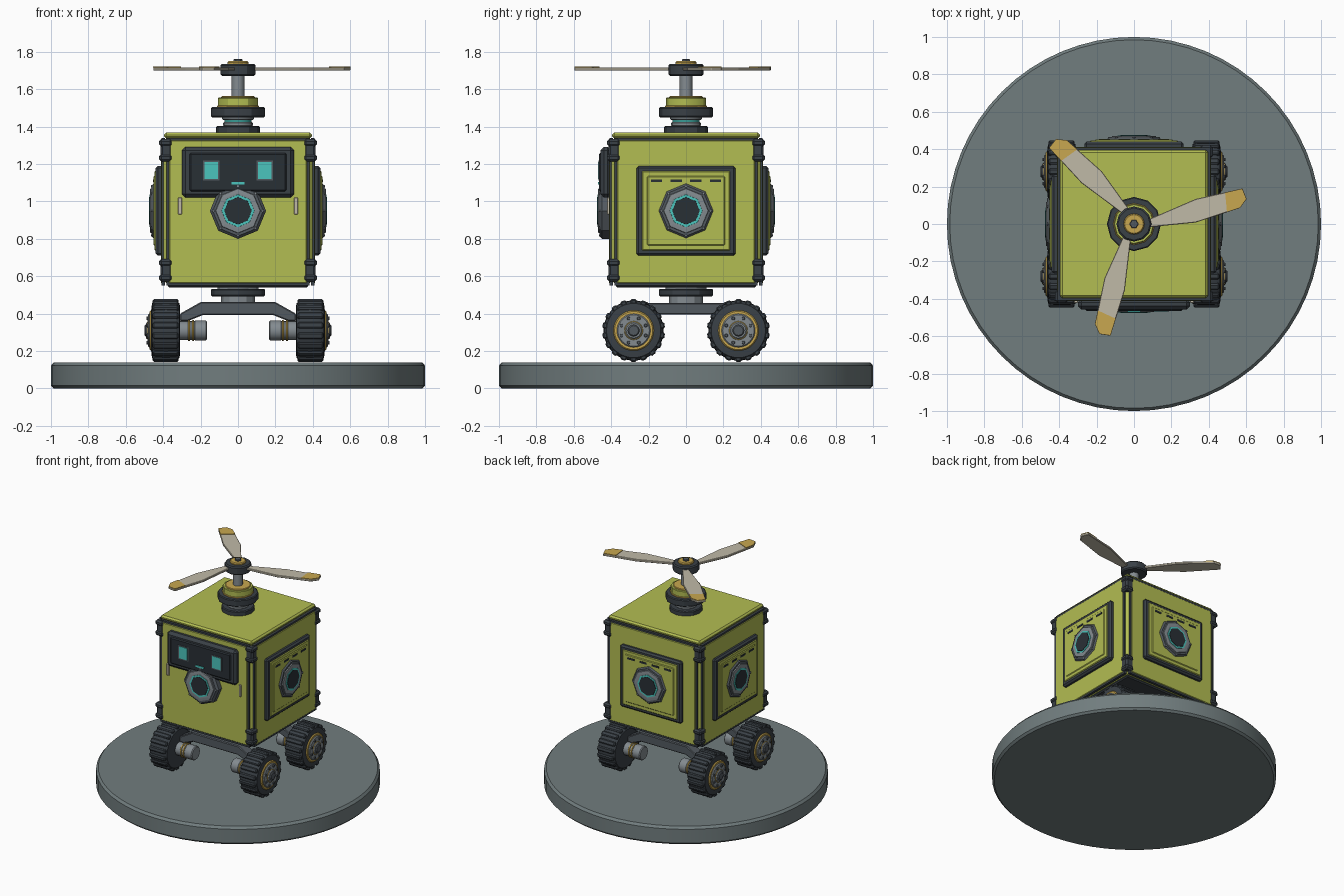
import bpy, bmesh, math
from mathutils import Matrix, Vector

if "Cube" in bpy.data.objects:
    bpy.data.objects.remove(bpy.data.objects["Cube"])

COLOURS = {
    "lime paint": (0.45, 0.51, 0.085),
    "dark rubber": (0.042, 0.052, 0.062),
    "black glass": (0.022, 0.029, 0.036),
    "stone grey": (0.165, 0.205, 0.21),
    "steel": (0.23, 0.26, 0.28),
    "teal glow": (0.07, 0.56, 0.51),
    "gold": (0.58, 0.39, 0.08),
    "pale cream": (0.53, 0.49, 0.39),
    "slate": (0.085, 0.10, 0.115),
}
MATS = {}
for name, c in COLOURS.items():
    MATS[name] = bpy.data.materials.new(name)
    MATS[name].diffuse_color = (*c, 1)
LIME, RUBBER, GLASS, STONE, STEEL, TEAL, GOLD, CREAM, SLATE = COLOURS
ID = Matrix.Identity(4)


def finish(name, bm, mat, m=ID, bevel=0, smooth=False):
    bmesh.ops.transform(bm, matrix=m, verts=bm.verts)
    bmesh.ops.recalc_face_normals(bm, faces=bm.faces)
    if bevel:
        edges = [e for e in bm.edges if e.calc_face_angle(0) > 0.85]
        bmesh.ops.bevel(bm, geom=edges, offset=bevel, segments=1, affect='EDGES')
    me = bpy.data.meshes.new(name)
    bm.to_mesh(me)
    bm.free()
    me.materials.append(MATS[mat])
    if smooth:
        me.polygons.foreach_set("use_smooth", [True] * len(me.polygons))
        me.set_sharp_from_angle(angle=math.radians(30))
    ob = bpy.data.objects.new(name, me)
    bpy.context.collection.objects.link(ob)
    return ob


def box(name, mat, lo, hi, m=ID, bevel=0):
    lo, hi = Vector(lo), Vector(hi)
    bm = bmesh.new()
    bmesh.ops.create_cube(bm, size=1)
    for v in bm.verts:
        v.co = Vector((v.co[i] * (hi[i] - lo[i]) + (lo[i] + hi[i]) / 2 for i in range(3)))
    return finish(name, bm, mat, m, bevel)


def lathe(name, mat, profile, sides, m=ID, smooth=True, turn=0):
    """Closed solid turned about z from (radius, height) points."""
    bm = bmesh.new()
    rings = [[bm.verts.new((r * math.cos(2 * math.pi * k / sides + turn),
                            r * math.sin(2 * math.pi * k / sides + turn), z))
              for k in range(sides)] for r, z in profile]
    for a, b in zip(rings, rings[1:]):
        for k in range(sides):
            n = (k + 1) % sides
            bm.faces.new((a[k], a[n], b[n], b[k]))
    bm.faces.new(rings[0])
    bm.faces.new(rings[-1])
    return finish(name, bm, mat, m, 0, smooth)


def disc(name, mat, r, a, b, sides, m=ID, c=0.006, smooth=True, turn=0):
    return lathe(name, mat, [(r - c, a), (r, a + c), (r, b - c), (r - c, b)],
                 sides, m, smooth, turn)


def prism(name, mat, pts, axis_lo, axis_hi, m=ID, bevel=0):
    """Flat outline extruded along local z."""
    bm = bmesh.new()
    f = bm.faces.new([bm.verts.new((x, y, axis_lo)) for x, y in pts])
    ext = bmesh.ops.extrude_face_region(bm, geom=[f])["geom"]
    bmesh.ops.translate(bm, vec=(0, 0, axis_hi - axis_lo),
                        verts=[v for v in ext if isinstance(v, bmesh.types.BMVert)])
    return finish(name, bm, mat, m, bevel)


def rot(deg, axis):
    return Matrix.Rotation(math.radians(deg), 4, axis)


# Display base
lathe("base_disc", STONE, [(0.985, 0), (1, 0.015), (1, 0.122), (0.985, 0.14)], 64)

# Cube body with lid and floor
box("body_core", LIME, (-.405, -.405, .555), (.405, .405, 1.345), bevel=.03)
box("body_lid", LIME, (-.395, -.395, 1.335), (.395, .395, 1.368), bevel=.012)
box("body_floor", RUBBER, (-.375, -.375, .54), (.375, .375, .56), bevel=.008)

# Corner clamps
for sx in (-1, 1):
    for sy in (-1, 1):
        for z in (1.273, .632):
            for k, (w, h) in enumerate(((.415, .047), (.422, .02))):
                for s in (-1, 1) if k else (0,):
                    zc = z + s * .04
                    xs, ys = sorted((sx * .352, sx * w)), sorted((sy * .352, sy * w))
                    box("corner_clamp", RUBBER, (xs[0], ys[0], zc - h - (.013 if not k else 0)),
                        (xs[1], ys[1], zc + h + (.013 if not k else 0)), bevel=.012)


def porthole(m):
    """Octagonal port facing -y, centred at height 0.95."""
    p = m @ Matrix.Translation((0, 0, .95)) @ rot(90, 'X')
    lathe("port_rim", SLATE, [(.15, .41), (.15, .448), (.135, .462)], 8, p, False)
    lathe("port_ring", STEEL, [(.124, .45), (.118, .469), (.098, .471)], 8, p, False)
    lathe("port_glow", TEAL, [(.09, .46), (.087, .474)], 8, p, False)
    lathe("port_lens", GLASS, [(.075, .46), (.073, .477)], 8, p, False)
    for k in range(8):
        a = math.pi * k / 4
        disc("port_bolt", STEEL, .007, .455, .466, 6,
             p @ Matrix.Translation((.132 * math.cos(a), .132 * math.sin(a), 0)), .001)


# Four walls: seam frame, skin and porthole; hatches on three of them
for side in range(4):
    m = rot(90 * side, 'Z')
    box("wall_seam", RUBBER, (-.382, -.409, .55), (.382, -.39, 1.34), m)
    box("wall_skin", LIME, (-.368, -.413, .564), (.368, -.39, 1.326), m, .004)
    porthole(m)
    if side:
        box("hatch_frame", RUBBER, (-.265, -.44, .71), (.265, -.40, 1.19), m, .012)
        box("hatch_plate", LIME, (-.236, -.447, .738), (.236, -.42, 1.163), m, .005)
        box("hatch_panel", LIME, (-.208, -.452, .765), (.208, -.42, 1.136), m, .005)
        for k in range(4):
            x = (k - 1.5) * .105
            box("hatch_vent", GLASS, (x - .03, -.455, 1.103), (x + .03, -.44, 1.117), m)

# Face display
box("face_bezel", RUBBER, (-.30, -.458, 1.02), (.30, -.40, 1.292), bevel=.02)
box("face_screen", GLASS, (-.262, -.466, 1.052), (.262, -.44, 1.262), bevel=.01)
for s in (-1, 1):
    box("eye_edge", SLATE, (s * .143 - .044, -.468, 1.112), (s * .143 + .044, -.45, 1.22))
    box("eye", TEAL, (s * .143 - .036, -.471, 1.12), (s * .143 + .036, -.45, 1.212))
    box("cheek_strip", CREAM, (s * .31 - .01, -.422, .93), (s * .31 + .01, -.40, 1.022), bevel=.003)
box("mouth", TEAL, (-.034, -.471, 1.09), (.034, -.45, 1.104))

# Rotor mast
disc("mast_foot", RUBBER, .118, 1.36, 1.403, 12)
disc("mast_collar", STEEL, .08, 1.40, 1.425, 16)
disc("mast_glow", TEAL, .072, 1.42, 1.44, 24, c=.002)
disc("mast_neck", STEEL, .085, 1.435, 1.455, 16)
disc("mast_flange", RUBBER, .145, 1.45, 1.504, 12)
disc("mast_gold_seat", GOLD, .112, 1.50, 1.512, 12, c=.002)
disc("mast_cap", LIME, .108, 1.505, 1.555, 12, c=.004)
disc("mast_gold_ring", GOLD, .09, 1.54, 1.563, 24, c=.004)
disc("rotor_shaft", STEEL, .034, 1.55, 1.69, 16, c=.002)
disc("rotor_hub", RUBBER, .094, 1.672, 1.735, 12, c=.008)
disc("rotor_cap", GOLD, .056, 1.73, 1.75, 16)
disc("rotor_nut", SLATE, .024, 1.745, 1.762, 6, c=.003)

# Three propeller blades with painted tips
blade = [(.07, -.018), (.33, .008), (.567, .086), (.602, .134), (.58, .19), (.33, .134), (.07, .022)]
tip = [(.497, .064), (.567, .087), (.601, .134), (.579, .189), (.487, .168)]
for k in range(3):
    m = rot(120 * k, 'Z')
    prism("rotor_blade", CREAM, blade, 1.70, 1.717, m, .003)
    prism("blade_tip", GOLD, tip, 1.716, 1.721, m)

# Turntable under the body
disc("turntable_upper", STEEL, .11, .52, .55, 12)
disc("turntable_plate", RUBBER, .145, .493, .532, 12)
disc("turntable_neck", STEEL, .09, .45, .50, 12)

# Chassis frame: two drooping cross beams, two long rails and a centre plate
beam = [(-.31, .40), (-.2, .462), (.2, .462), (.31, .40), (.31, .36), (.27, .36), (.19, .392),
        (-.19, .392), (-.27, .36), (-.31, .36)]
for s in (-1, 1):
    prism("cross_beam", SLATE, beam, -.04, .04,
          Matrix.Translation((0, s * .24, 0)) @ rot(90, 'X'), .006)
    box("long_rail", SLATE, (s * .16 - .04, -.23, .395), (s * .16 + .04, .23, .458), bevel=.006)
box("centre_plate", SLATE, (-.15, -.10, .40), (.15, .10, .455), bevel=.006)

# Wheels, turned about local z which points outward
TYRE = [(.11, .31), (.145, .312), (.158, .33), (.161, .385), (.158, .44), (.145, .46), (.11, .464)]
for sx in (-1, 1):
    for sy in (-1, 1):
        m = Matrix.Translation((0, sy * .28, .31)) @ rot(90 * sx, 'Y')
        lathe("tyre", RUBBER, TYRE, 36, m)
        for k in range(18):
            t = m @ rot(20 * k, 'Z')
            box("tread_lug", RUBBER, (.14, -.017, .318), (.168, .017, .456), t, .007)
        disc("rim_ring", GOLD, .108, .45, .472, 32, m)
        disc("rim_face", STEEL, .09, .46, .482, 32, m)
        disc("rim_inner", GOLD, .05, .47, .485, 24, m, .002)
        disc("hub", STEEL, .046, .47, .492, 16, m)
        disc("hub_cap", SLATE, .032, .48, .50, 12, m)
        for k in range(8):
            a = math.pi * (k + .5) / 4
            disc("wheel_bolt", SLATE, .010, .475, .489, 6,
                 m @ Matrix.Translation((.07 * math.cos(a), .07 * math.sin(a), 0)), .002)
        # Motor axle with gold bands
        disc("motor_can", STEEL, .053, .165, .235, 20, m)
        disc("axle", STEEL, .05, .22, .33, 20, m)
        for x in (.24, .262):
            disc("axle_band", GOLD, .056, x - .005, x + .005, 20, m, .002)

for m in bpy.data.materials:
    if m.users and not m.is_grease_pencil:
        m.use_nodes = True
        m.node_tree.nodes["Principled BSDF"].inputs["Base Color"].default_value = m.diffuse_color
